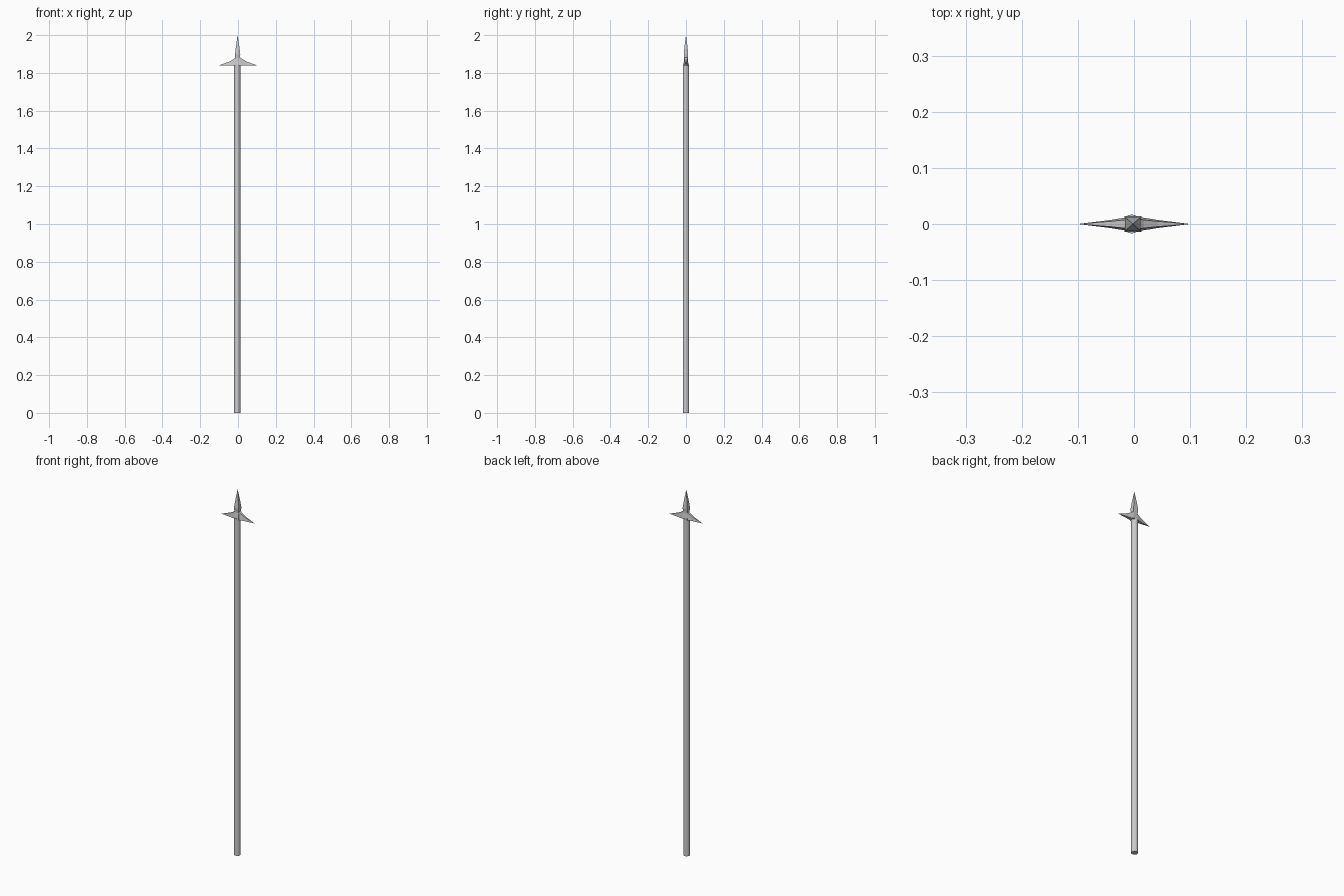
import bpy, bmesh
from mathutils import Vector

if "Cube" in bpy.data.objects:
    bpy.data.objects.remove(bpy.data.objects["Cube"])

CX = -0.004  # shaft axis
BASE = 1.84  # underside of the head


def make_object(name, bm):
    bmesh.ops.recalc_face_normals(bm, faces=bm.faces)
    mesh = bpy.data.meshes.new(name)
    bm.to_mesh(mesh)
    bm.free()
    obj = bpy.data.objects.new(name, mesh)
    bpy.context.collection.objects.link(obj)
    return obj


def loft(bm, rings, tip):
    """Skin four-sided rings and close them to a point."""
    loops = [[bm.verts.new(p) for p in r] for r in rings]
    for a, b in zip(loops, loops[1:]):
        for i in range(4):
            j = (i + 1) % 4
            bm.faces.new((a[i], a[j], b[j], b[i]))
    end = bm.verts.new(tip)
    for i in range(4):
        bm.faces.new((loops[-1][i], loops[-1][(i + 1) % 4], end))
    bm.faces.new(loops[0])


# Round pole
bpy.ops.mesh.primitive_cylinder_add(vertices=16, radius=0.017, depth=BASE + 0.005,
                                    location=(CX, 0, (BASE + 0.005) / 2))
pole = bpy.context.object
pole.name = "pole"
bpy.ops.object.shade_smooth_by_angle()

# Central four-sided spike: (z, half width x, half width y)
bm = bmesh.new()
rings = []
for z, hx, hy in [(BASE, 0.015, 0.014), (1.875, 0.013, 0.009), (1.9, 0.014, 0.012), (1.94, 0.009, 0.008)]:
    rings.append([Vector((CX + 0.002 + sx * hx, sy * hy, z))
                  for sx, sy in [(-1, -1), (1, -1), (1, 1), (-1, 1)]])
loft(bm, rings, Vector((CX + 0.002, 0, 2.0)))
make_object("spike", bm)

# Two side blades: (distance from centre, half width y, top height)
for name, s in (("left_blade", -1), ("right_blade", 1)):
    bm = bmesh.new()
    rings = []
    for d, hy, top in [(0.008, 0.013, 1.885), (0.018, 0.011, 1.876), (0.043, 0.007, 1.861)]:
        x = s * d
        rings.append([Vector((x, -hy, BASE)), Vector((x, hy, BASE)),
                      Vector((x, hy * 0.65, top)), Vector((x, -hy * 0.65, top))])
    loft(bm, rings, Vector((s * 0.1, 0, BASE)))
    make_object(name, bm)
